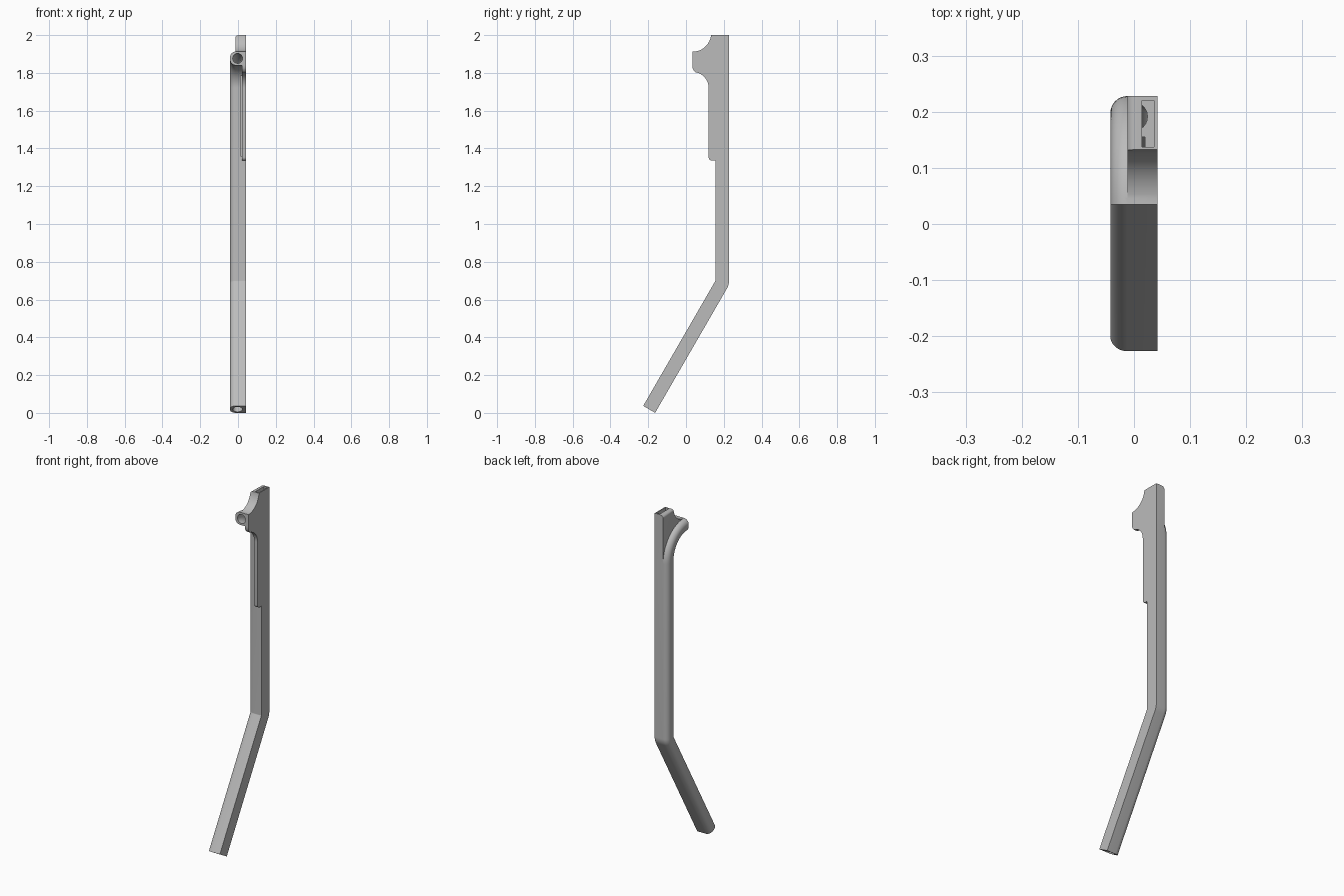
import bpy, bmesh
from math import sin, cos, pi, radians

cube = bpy.data.objects.get("Cube")
if cube:
    bpy.data.objects.remove(cube, do_unlink=True)

grey = bpy.data.materials.new("plain grey")
grey.use_nodes = True
grey.diffuse_color = (0.5, 0.5, 0.5, 1)
grey.node_tree.nodes["Principled BSDF"].inputs["Base Color"].default_value = (0.5, 0.5, 0.5, 1)

HALF = 0.042      # half the width in x
DEPTH = 0.0365    # half the tube depth
FRONT = 0.035     # y of the upper tube mouth
BEND_Z, BEND_R = 1.72, 0.1565


def arc(cy, cz, r, start, end, steps=16):
    """Points on an arc, each with its angle."""
    out = []
    for i in range(steps + 1):
        a = radians(start + (end - start) * i / steps)
        out.append((cy + r * cos(a), cz + r * sin(a), a))
    return out


def make_object(name, bm):
    bmesh.ops.recalc_face_normals(bm, faces=bm.faces)
    mesh = bpy.data.meshes.new(name)
    bm.to_mesh(mesh)
    bm.free()
    mesh.materials.append(grey)
    obj = bpy.data.objects.new(name, mesh)
    bpy.context.collection.objects.link(obj)
    return obj


def sweep(name, section, path):
    """Sweep an (x, normal) section along a path of (y, z, normal angle)."""
    bm = bmesh.new()
    rings = [[bm.verts.new((x, y + n * cos(a), z + n * sin(a))) for x, n in section]
             for y, z, a in path]
    count = len(section)
    for low, high in zip(rings, rings[1:]):
        for i in range(count):
            j = (i + 1) % count
            bm.faces.new((low[i], low[j], high[j], high[i]))
    bm.faces.new(rings[0])
    bm.faces.new(rings[-1])
    return make_object(name, bm)


def slab(name, outline, x0, x1, round_top=0):
    """Extrude a (y, z) outline in x, rounding its upper x0 edge if asked."""
    bm = bmesh.new()
    face = bm.faces.new([bm.verts.new((x0, p[0], p[1])) for p in outline])
    new = bmesh.ops.extrude_face_region(bm, geom=[face])["geom"]
    bmesh.ops.translate(bm, vec=(x1 - x0, 0, 0),
                        verts=[v for v in new if isinstance(v, bmesh.types.BMVert)])
    if round_top:
        top = max(v.co.z for v in bm.verts)
        edges = [e for e in bm.edges
                 if all(v.co.z > top - 1e-4 and v.co.x < x0 + 1e-4 for v in e.verts)]
        bmesh.ops.bevel(bm, geom=edges, offset=round_top, segments=6, affect='EDGES', profile=0.5)
    return make_object(name, bm)


def combine(target, other, operation):
    bpy.context.view_layer.objects.active = target
    mod = target.modifiers.new(operation, 'BOOLEAN')
    mod.operation, mod.solver, mod.object = operation, 'EXACT', other
    bpy.ops.object.modifier_apply(modifier=mod.name)
    bpy.data.objects.remove(other, do_unlink=True)


# Tube path: slanted lower leg, knee, straight run, forward bend
knee = arc(0.147, 0.70, 0.0445, -30, 0, 8)
crook = arc(FRONT, BEND_Z, BEND_R, 0, 90, 24)


def tube_path(extra):
    y, z, a = knee[0]
    reach = 0.761 + extra
    path = [(y + sin(a) * reach, z - cos(a) * reach, a)] + knee + crook
    if extra:
        path.append((FRONT - extra, BEND_Z + BEND_R, pi / 2))
    return path


# Section: flat on the left side, rounded on the other
r = 0.03
section = [(HALF, -DEPTH), (HALF, DEPTH)]
section += arc(r - HALF, DEPTH - r, r, 90, 180, 8)
section += arc(r - HALF, r - DEPTH, r, 180, 270, 8)
body = sweep("tube_body", [p[:2] for p in section], tube_path(0))

# Upper plate with a concave front shoulder
inside = arc(FRONT, BEND_Z, BEND_R, 90, 0)
shoulder = arc(FRONT, 2.01, 0.098, -5.86, -90)
plate = slab("upper_plate", [(0.228, BEND_Z), (0.228, 2.0)] + shoulder + inside,
             -0.012, HALF, 0.018)
combine(body, plate, 'UNION')

# Thin rib in front of the tube, following the bend
rib = [(0.19, 1.335)] + arc(0.138, 1.353, 0.018, 270, 180, 6)
rib += arc(FRONT, BEND_Z, 0.085, 0, 80) + [(0.04, 1.815), (FRONT, 1.825)] + inside
combine(body, slab("front_rib", rib, 0.02, HALF), 'UNION')

# Hollow bore and top slot
circle = [p[:2] for p in arc(-0.002, 0, 0.026, 0, 345, 23)]
combine(body, sweep("bore_cutter", circle, tube_path(0.03)), 'DIFFERENCE')
slot = [(0.137, 1.36), (0.22, 1.36), (0.22, 2.05), (0.137, 2.05)]
combine(body, slab("slot_cutter", slot, 0.014, 0.036), 'DIFFERENCE')

body.name = "bent_tube_bracket"
bpy.ops.object.select_all(action='DESELECT')
body.select_set(True)
bpy.context.view_layer.objects.active = body
bpy.ops.object.shade_smooth_by_angle(angle=radians(30))
